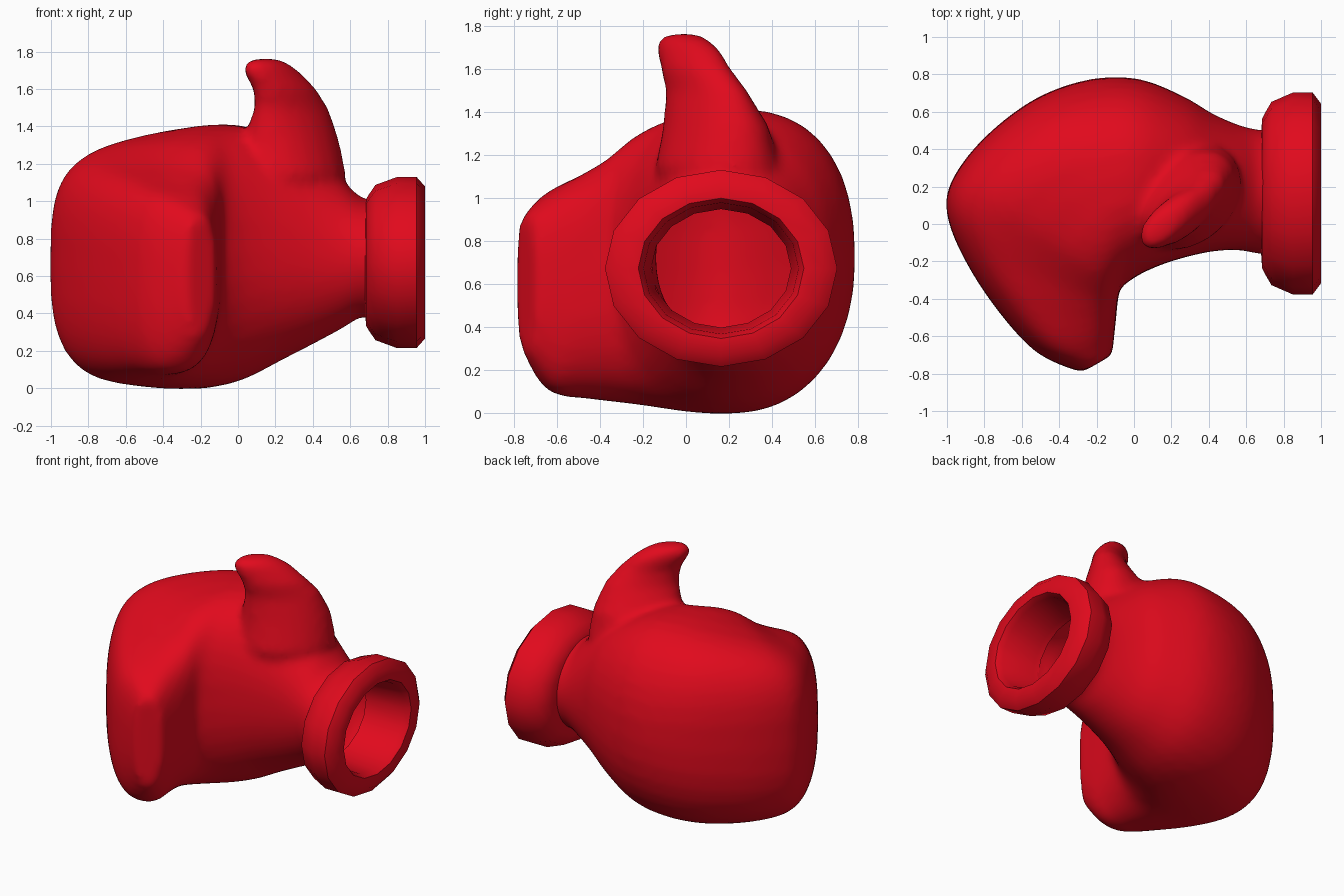
import bpy, bmesh
from math import cos, sin, pi, radians
from mathutils import Vector

if "Cube" in bpy.data.objects:
    bpy.data.objects.remove(bpy.data.objects["Cube"])

red = bpy.data.materials.new("red_leather")
red.diffuse_color = (0.75, 0.003, 0.012, 1)
red.use_nodes = True
red.node_tree.nodes["Principled BSDF"].inputs["Base Color"].default_value = red.diffuse_color


def make_object(name, bm):
    bmesh.ops.recalc_face_normals(bm, faces=bm.faces)
    mesh = bpy.data.meshes.new(name)
    bm.to_mesh(mesh)
    bm.free()
    mesh.materials.append(red)
    ob = bpy.data.objects.new(name, mesh)
    bpy.context.collection.objects.link(ob)
    return ob


def loft(bm, rings, closed=False):
    vs = [[bm.verts.new(p) for p in r] for r in rings]
    n = len(vs[0])
    pairs = list(zip(vs, vs[1:])) + ([(vs[-1], vs[0])] if closed else [])
    for a, b in pairs:
        for i in range(n):
            j = (i + 1) % n
            bm.faces.new((a[i], a[j], b[j], b[i]))
    if not closed:
        bm.faces.new(vs[0])
        bm.faces.new(vs[-1])


def spow(v, e):
    return (abs(v) ** e) * (1 if v >= 0 else -1)


def smooth_rows(rows, steps):
    """Catmull-Rom interpolation between rows of numbers."""
    out = []
    for i in range(len(rows) - 1):
        p = [rows[min(max(i + d, 0), len(rows) - 1)] for d in (-1, 0, 1, 2)]
        for s in range(steps):
            t = s / steps
            out.append([0.5 * (2 * b + (c - a) * t + (2 * a - 5 * b + 4 * c - d) * t * t
                               + (3 * b - a - 3 * c + d) * t ** 3)
                        for a, b, c, d in zip(*p)])
    return out + [list(rows[-1])]


# Fist: upright sections fanned around the palm crease
# outer x, outer y, inner x, inner y, low z, high z, squareness
SECTIONS = [
    (0.76, 0.50, 0.76, -0.17, 0.36, 1.00, 2),
    (0.66, 0.505, 0.66, -0.16, 0.38, 1.02, 2),
    (0.56, 0.53, 0.56, -0.14, 0.32, 1.11, 2.05),
    (0.42, 0.59, 0.40, -0.15, 0.24, 1.22, 2.2),
    (0.27, 0.68, 0.20, -0.20, 0.15, 1.32, 2.3),
    (0.03, 0.775, 0.05, -0.26, 0.05, 1.40, 2.35),
    (-0.23, 0.775, -0.03, -0.31, 0.005, 1.41, 2.4),
    (-0.51, 0.68, -0.06, -0.33, -0.005, 1.39, 2.7),
    (-0.76, 0.50, -0.07, -0.34, 0.0, 1.355, 3),
    (-0.935, 0.30, -0.08, -0.36, 0.015, 1.31, 3.3),
    (-1.005, 0.12, -0.085, -0.40, 0.03, 1.25, 3.5),
    (-0.95, -0.10, -0.09, -0.44, 0.045, 1.19, 3.5),
    (-0.775, -0.40, -0.095, -0.50, 0.065, 1.12, 3.3),
    (-0.53, -0.68, -0.105, -0.59, 0.10, 1.03, 3),
    (-0.28, -0.795, -0.115, -0.70, 0.28, 0.92, 2.4),
]
N = 36
rings = []
for ox, oy, ix, iy, lo, hi, n in smooth_rows(SECTIONS, 4):
    ring = []
    for k in range(N):
        a = 2 * pi * k / N
        f = 0.5 if sin(a) < 0 else (1.6 if cos(a) < 0 else 1.0)  # rounder below
        e = 2 / (2 + (n - 2) * f)
        u = (spow(cos(a), e) + 1) / 2
        w = spow(sin(a), e)
        ring.append((ix + (ox - ix) * u, iy + (oy - iy) * u,
                     (lo + hi) / 2 + (hi - lo) / 2 * w))
    rings.append(ring)
bm = bmesh.new()
loft(bm, rings)
glove = make_object("glove_body", bm)

# Thumb: slanted ellipses rising out of the palm
# centre x, centre y, z, long radius, short radius
THUMB = [
    (0.26, 0.20, 0.60, 0.20, 0.16),
    (0.275, 0.165, 0.90, 0.28, 0.22),
    (0.285, 0.145, 1.15, 0.325, 0.25),
    (0.285, 0.14, 1.33, 0.295, 0.20),
    (0.285, 0.095, 1.50, 0.245, 0.125),
    (0.25, 0.045, 1.60, 0.21, 0.11),
    (0.18, 0.01, 1.69, 0.19, 0.10),
    (0.147, -0.015, 1.74, 0.145, 0.085),
    (0.147, -0.01, 1.763, 0.07, 0.04),
]
t = radians(43)
bm = bmesh.new()
loft(bm, [[(cx + a * cos(q) * cos(t) - b * sin(q) * sin(t),
            cy + a * cos(q) * sin(t) + b * sin(q) * cos(t), z)
           for q in (2 * pi * k / 20 for k in range(20))]
          for cx, cy, z, a, b in THUMB])
thumb = make_object("thumb", bm)

# Blend thumb into fist
bpy.ops.object.select_all(action='DESELECT')
thumb.select_set(True)
glove.select_set(True)
bpy.context.view_layer.objects.active = glove
bpy.ops.object.join()
m = glove.modifiers.new("blend", 'REMESH')
m.mode = 'VOXEL'
m.voxel_size = 0.025
bpy.ops.object.modifier_apply(modifier=m.name)
m = glove.modifiers.new("soften", 'SMOOTH')
m.factor = 0.5
m.iterations = 12
bpy.ops.object.modifier_apply(modifier=m.name)

# Open the wrist end
bm = bmesh.new()
bm.from_mesh(glove.data)
bmesh.ops.bisect_plane(bm, geom=bm.verts[:] + bm.edges[:] + bm.faces[:],
                       plane_co=Vector((0.69, 0, 0)), plane_no=Vector((1, 0, 0)),
                       clear_outer=True)
bm.to_mesh(glove.data)
bm.free()
glove.data.materials.clear()
glove.data.materials.append(red)
for p in glove.data.polygons:
    p.material_index = 0
    p.use_smooth = True

# Cuff: oval padded ring
PROFILE = [(0.68, 0.325), (0.685, 0.40), (0.70, 0.43), (0.735, 0.49), (0.85, 0.54),
           (0.955, 0.54), (1.0, 0.48), (1.0, 0.385), (0.96, 0.36), (0.72, 0.335)]
S = 16
bm = bmesh.new()
loft(bm, [[(x, 0.163 + r * cos(2 * pi * k / S), 0.672 + 0.847 * r * sin(2 * pi * k / S))
           for k in range(S)] for x, r in PROFILE], closed=True)
cuff = make_object("cuff", bm)
bpy.ops.object.select_all(action='DESELECT')
cuff.select_set(True)
bpy.context.view_layer.objects.active = cuff
bpy.ops.object.shade_smooth_by_angle(angle=radians(42))
